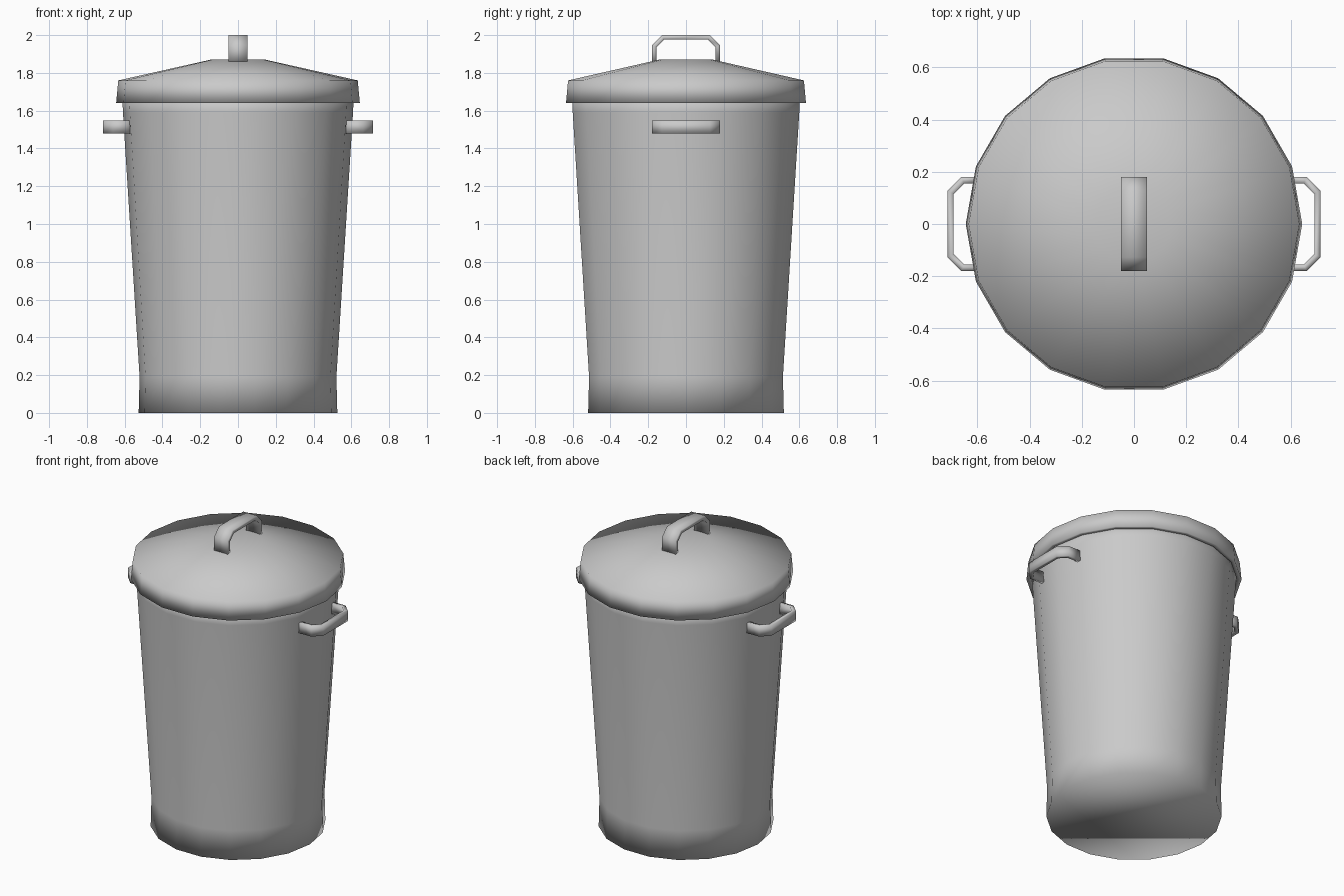
import bpy
import bmesh
from math import cos, sin, tau

cube = bpy.data.objects.get("Cube")
if cube:
    bpy.data.objects.remove(cube, do_unlink=True)

SIDES = 18

# Single grey metal colour
grey = bpy.data.materials.new("grey_metal")
grey.use_nodes = True
colour = (0.59, 0.59, 0.59, 1)
grey.diffuse_color = colour
grey.node_tree.nodes["Principled BSDF"].inputs["Base Color"].default_value = colour


def finish(bm, name):
    """Turn a bmesh into a smooth grey object."""
    bmesh.ops.recalc_face_normals(bm, faces=bm.faces)
    for face in bm.faces:
        face.smooth = True
    mesh = bpy.data.meshes.new(name)
    bm.to_mesh(mesh)
    bm.free()
    mesh.materials.append(grey)
    obj = bpy.data.objects.new(name, mesh)
    bpy.context.collection.objects.link(obj)
    return obj


def lathe(name, profile):
    """Revolve (radius, height) points and cap both ends."""
    bm = bmesh.new()
    rings = [[bm.verts.new((r * cos(tau * i / SIDES), r * sin(tau * i / SIDES), z))
              for i in range(SIDES)] for r, z in profile]
    for low, high in zip(rings, rings[1:]):
        for i in range(SIDES):
            j = (i + 1) % SIDES
            bm.faces.new((low[i], low[j], high[j], high[i]))
    bm.faces.new(rings[0][::-1])
    bm.faces.new(rings[-1])
    return finish(bm, name)


def strap(name, foot, reach, half_width, place):
    """Chamfered bracket of flat bar; place maps (along, out, across) to xyz."""
    half, chamfer, thick = 0.18, 0.053, 0.024
    outer = [(half, foot), (half, reach - chamfer), (half - chamfer, reach)]
    inner = [(half - thick, foot), (half - thick, reach - chamfer - thick / 2),
             (half - chamfer - thick / 2, reach - thick)]
    bm = bmesh.new()
    sections = []
    for sign, order in ((1, range(3)), (-1, reversed(range(3)))):
        for k in order:
            corners = ((outer[k], -1), (outer[k], 1), (inner[k], 1), (inner[k], -1))
            sections.append([bm.verts.new(place(sign * a, o, side * half_width))
                             for (a, o), side in corners])
    for s, t in zip(sections, sections[1:]):
        for i in range(4):
            j = (i + 1) % 4
            bm.faces.new((s[i], s[j], t[j], t[i]))
    bm.faces.new(sections[0])
    bm.faces.new(sections[-1])
    return finish(bm, name)


# Tapered bin body with a straight foot band
lathe("bin_body", [(0.526, 0), (0.521, 0.19), (0.609, 1.59), (0.613, 1.68)])

# Shallow conical lid with an overhanging rim
lathe("lid", [(0.6, 1.7), (0.618, 1.64), (0.645, 1.64), (0.634, 1.76), (0.145, 1.87)])

# Lid handle
strap("lid_handle", 1.855, 2.0, 0.05, lambda a, o, c: (c, a, o))

# Side handles
for side, sign in (("left", 1), ("right", -1)):
    strap(side + "_handle", 0.57, 0.715, 0.034,
          lambda a, o, c: (sign * o, a, 1.514 + c))
